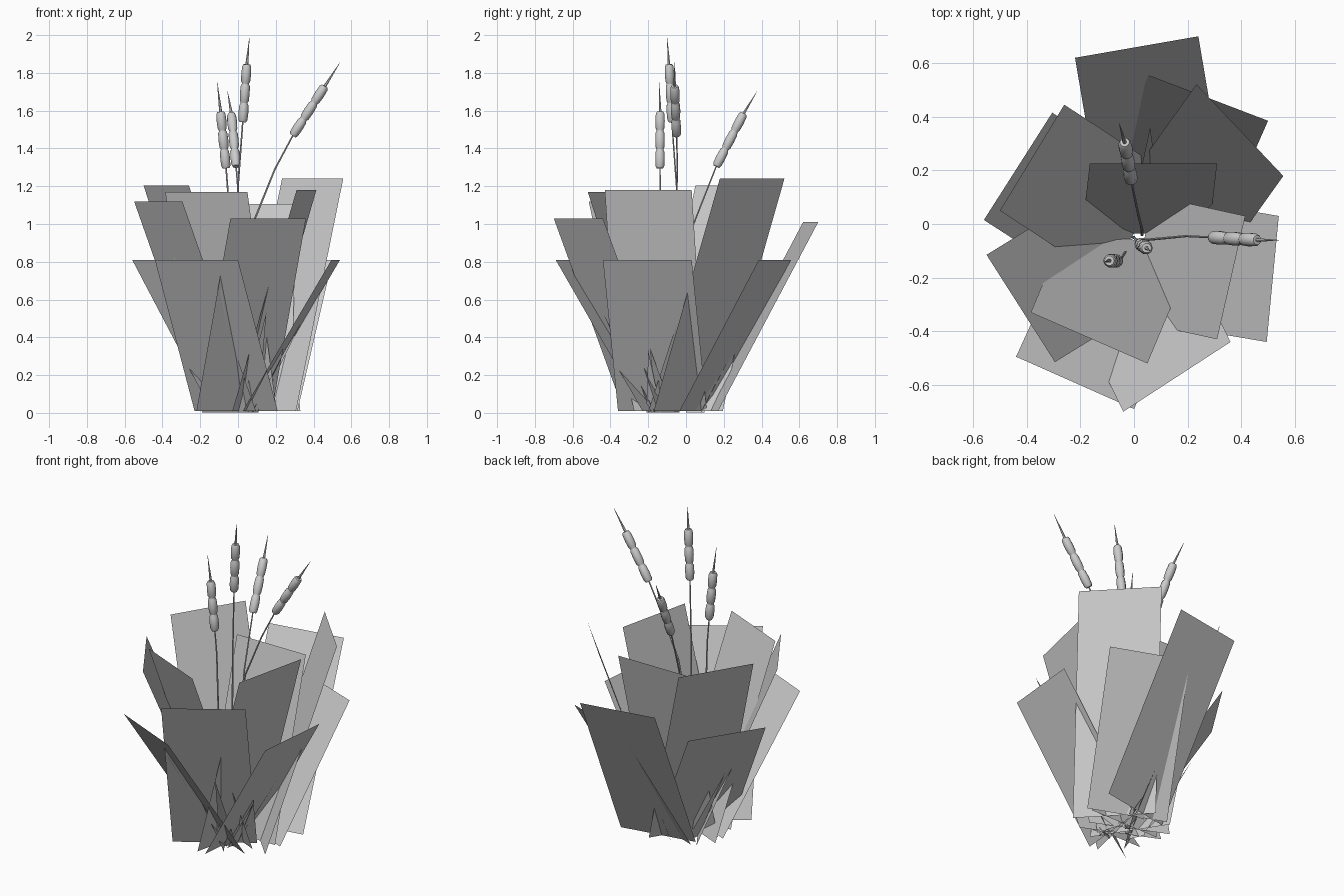
import bpy, bmesh, math
from mathutils import Vector

if "Cube" in bpy.data.objects:
    bpy.data.objects.remove(bpy.data.objects["Cube"])


def make_object(name, bm, smooth=False):
    me = bpy.data.meshes.new(name)
    bm.to_mesh(me)
    bm.free()
    ob = bpy.data.objects.new(name, me)
    bpy.context.collection.objects.link(ob)
    if smooth:
        bpy.ops.object.select_all(action='DESELECT')
        ob.select_set(True)
        bpy.context.view_layer.objects.active = ob
        bpy.ops.object.shade_smooth_by_angle(angle=math.radians(50))
    return ob


def tube(bm, path, radii, sides=8):
    """Round tube along a path with a radius at every point."""
    path = [Vector(p) for p in path]
    rings = []
    for i, (p, r) in enumerate(zip(path, radii)):
        d = (path[min(i + 1, len(path) - 1)] - path[max(i - 1, 0)]).normalized()
        u = d.cross(Vector((0, 1, 0))).normalized()
        v = d.cross(u)
        rings.append([bm.verts.new(p + r * (u * math.cos(a) + v * math.sin(a)))
                      for a in (math.tau * k / sides for k in range(sides))])
    for a, b in zip(rings, rings[1:]):
        for k in range(sides):
            n = (k + 1) % sides
            bm.faces.new((a[k], a[n], b[n], b[k]))
    bm.faces.new(rings[0][::-1])
    bm.faces.new(rings[-1])
    bmesh.ops.recalc_face_normals(bm, faces=bm.faces)


# Leaf cards: top edge (x1, y1, x2, y2), top height, shift from top to base
leaves = [
    (-.22, .62, .24, .70, 1.01, .09, -.53),
    (.055, .555, .50, .385, .81, -.185, -.42),
    (.233, .521, .557, .179, 1.24, -.25, -.35),
    (.54, .03, .495, -.44, .81, -.47, .08),
    (-.44, -.495, .0, -.69, .81, .21, .46),
    (-.04, -.70, .36, -.44, 1.03, -.18, .37),
    (-.55, -.115, -.295, -.515, 1.12, .39, .24),
    (-.56, .015, -.305, .415, .81, .42, -.27),
    (-.50, .05, -.26, .445, 1.205, .38, -.25),
    (-.165, .225, .31, .225, 1.105, -.03, -.26),
    (.415, .03, .31, -.43, 1.18, -.34, .075),
    (-.385, -.33, .05, -.52, 1.17, .155, .37),
]
for x1, y1, x2, y2, z, dx, dy in leaves:
    bm = bmesh.new()
    bm.faces.new([bm.verts.new(c) for c in (
        (x1 + dx, y1 + dy, .01), (x2 + dx, y2 + dy, .01), (x2, y2, z), (x1, y1, z))])
    make_object("leaf_card", bm)

# Pointed grass blades fanning out of the base: base x, y, width, tip
blades = [
    (-.09, -.17, .20, (-.09, -.565, .67)),
    (.06, -.18, .10, (.15, -.44, .53)),
    (.03, -.20, .06, (.05, -.28, .20)),
    (.08, -.13, .15, (.33, -.05, .47)),
    (.08, -.17, .08, (.25, -.20, .33)),
    (.05, .08, .10, (.06, .36, .54)),
    (-.08, .05, .10, (-.34, .10, .50)),
    (-.10, -.10, .10, (-.22, -.16, .33)),
]
for x, y, w, tip in blades:
    side = Vector((-(tip[1] - y), tip[0] - x, 0)).normalized() * w / 2
    c = Vector((x, y, .003))
    bm = bmesh.new()
    bm.faces.new([bm.verts.new(p) for p in (c - side, c + side, tip)])
    make_object("grass_blade", bm)

# Reeds: stem path below the head, head bottom, head top, tip
reeds = [
    ([(0, -.05, .002), (-.005, -.05, .7), (.0, -.05, 1.2)],
     (.025, -.075, 1.54), (.047, -.09, 1.845), (.06, -.10, 1.985)),
    ([(-.03, -.10, .002), (-.045, -.125, .7), (-.052, -.135, 1.15)],
     (-.063, -.138, 1.295), (-.092, -.137, 1.595), (-.11, -.142, 1.75)),
    ([(.01, -.06, .002), (.03, -.06, .7), (.09, -.055, 1.03), (.195, -.045, 1.29)],
     (.29, -.05, 1.468), (.46, -.06, 1.73), (.54, -.06, 1.855)),
    ([(.03, -.04, .002), (.03, -.02, .7), (.015, .04, 1.0)],
     (-.01, .16, 1.305), (-.035, .305, 1.585), (-.055, .375, 1.70)),
]
for stem, bottom, top, tip in reeds:
    bm = bmesh.new()
    path = stem + [bottom]
    tube(bm, path, [.006 - .002 * i / len(stem) for i in range(len(path))], 6)
    make_object("reed_stem", bm, True)

    # Three-lobed seed head
    b, t = Vector(bottom), Vector(top)
    lobe = [(0, .018), (.12, .024), (.5, .026), (.88, .024), (1, .018)]
    prof = [((k + f * .995) / 3, r) for k in range(3) for f, r in lobe]
    bm = bmesh.new()
    tube(bm, [b.lerp(t, f) for f, r in prof], [r for f, r in prof], 10)
    make_object("seed_head", bm, True)

    # Thin spike above the head
    bm = bmesh.new()
    tube(bm, [top, tip], [.008, .0008], 6)
    make_object("reed_tip", bm, True)
